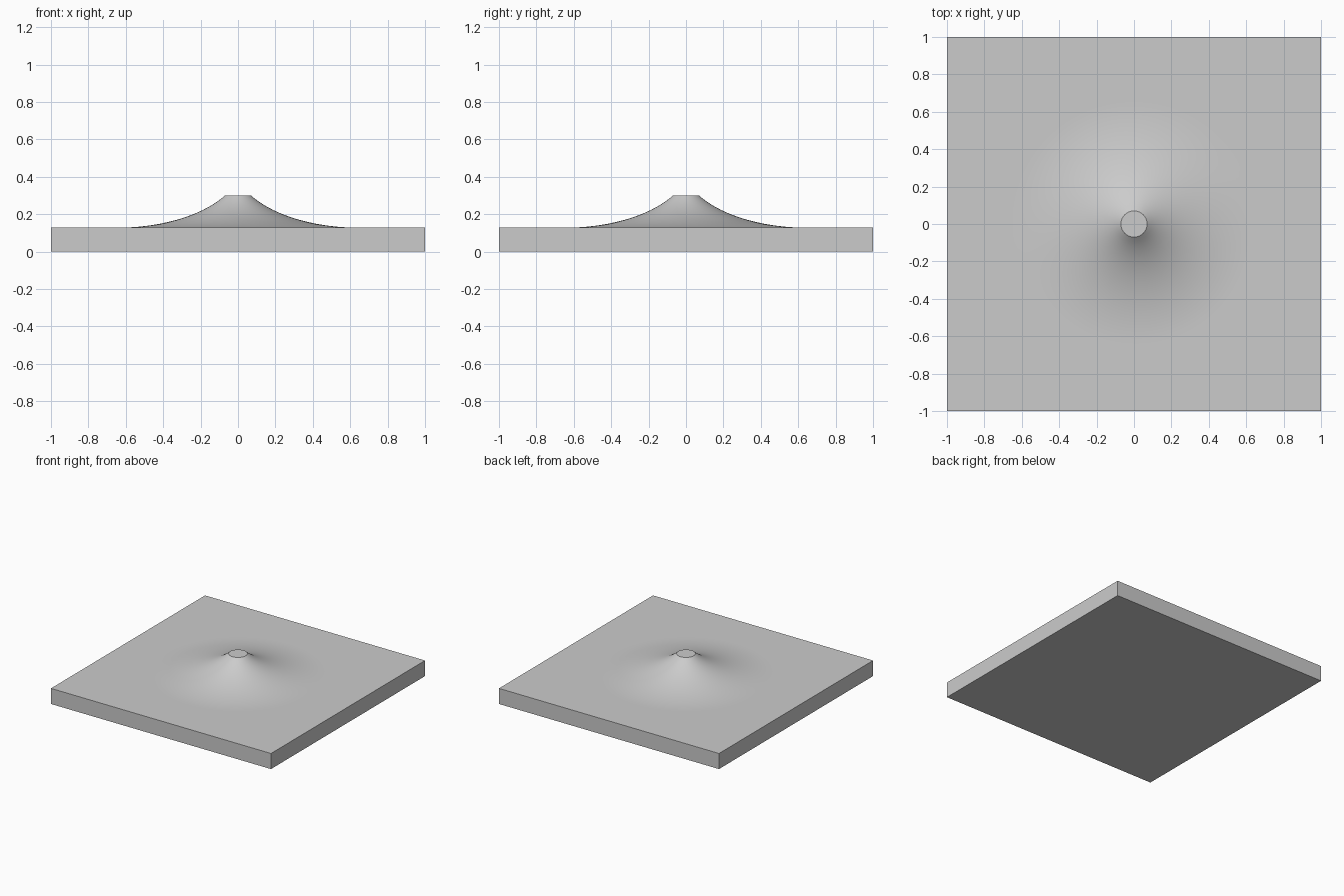
import bpy, bmesh, math

if "Cube" in bpy.data.objects:
    bpy.data.objects.remove(bpy.data.objects["Cube"])

SLAB_TOP, PEAK = 0.128, 0.30
FOOT_R, TIP_R = 0.65, 0.07
RINGS, SIDES = 24, 96

grey = bpy.data.materials.new("light grey")
grey.diffuse_color = (0.6, 0.6, 0.6, 1)
grey.use_nodes = True
grey.node_tree.nodes["Principled BSDF"].inputs["Base Color"].default_value = grey.diffuse_color


def add_object(name, bm):
    bmesh.ops.recalc_face_normals(bm, faces=bm.faces)
    mesh = bpy.data.meshes.new(name)
    bm.to_mesh(mesh)
    bm.free()
    mesh.materials.append(grey)
    obj = bpy.data.objects.new(name, mesh)
    bpy.context.collection.objects.link(obj)
    return obj


# Square base slab
bm = bmesh.new()
bmesh.ops.create_cube(bm, size=1)
for v in bm.verts:
    v.co = (v.co.x * 2, v.co.y * 2, (v.co.z + 0.5) * SLAB_TOP)
add_object("base_slab", bm)


# Flared mound: elliptical concave profile, tangent to the slab
def flare(r):
    a = 0.67
    curve = lambda t: 1 - math.sqrt(1 - (t / a) ** 2)
    return SLAB_TOP + (PEAK - SLAB_TOP) * curve(FOOT_R - r) / curve(FOOT_R - TIP_R)


bm = bmesh.new()
rings = []
for i in range(RINGS + 1):
    r = FOOT_R + (TIP_R - FOOT_R) * i / RINGS
    rings.append([bm.verts.new((r * math.cos(2 * math.pi * k / SIDES),
                                r * math.sin(2 * math.pi * k / SIDES),
                                flare(r))) for k in range(SIDES)])
for low, high in zip(rings, rings[1:]):
    for k in range(SIDES):
        n = (k + 1) % SIDES
        bm.faces.new((low[k], low[n], high[n], high[k]))
bm.faces.new(rings[-1])  # flat tip
mound = add_object("flared_mound", bm)

# Smooth flank with a crisp rim around the tip
bpy.context.view_layer.objects.active = mound
mound.select_set(True)
bpy.ops.object.shade_smooth_by_angle(angle=math.radians(25))
